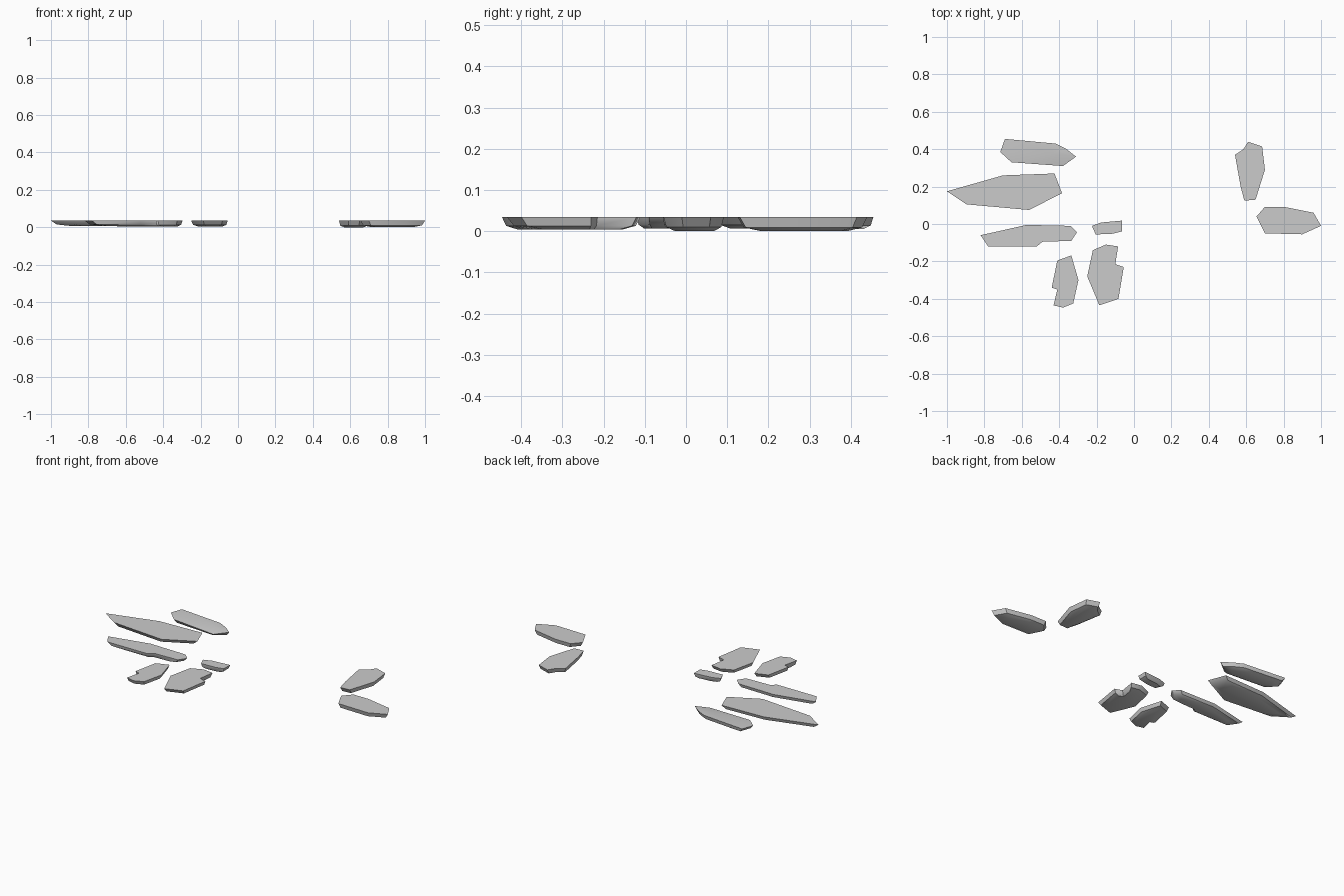
import bpy, bmesh, math

if "Cube" in bpy.data.objects:
    bpy.data.objects.remove(bpy.data.objects["Cube"])

grey = bpy.data.materials.new("stone grey")
grey.diffuse_color = (0.6, 0.6, 0.6, 1)
grey.use_nodes = True
grey.node_tree.nodes["Principled BSDF"].inputs["Base Color"].default_value = grey.diffuse_color
TOP = 0.035


def shard(name, outline, low, drops={}, crest=None):
    """Thin chip: flat top outline, steep tapered sides, rounded keel below."""
    n = len(outline)
    cx = sum(p[0] for p in outline) / n
    cy = sum(p[1] for p in outline) / n
    bm = bmesh.new()
    rings = []
    # rim, lower shoulder and keel rings
    for scale, z in ((1, TOP), (0.91, low + 0.009), (0.66, low)):
        rings.append([bm.verts.new((cx + (x - cx) * scale, cy + (y - cy) * scale,
                                    z - (drops.get(i, 0) if scale == 1 else 0)))
                      for i, (x, y) in enumerate(outline)])
    for a, b in zip(rings, rings[1:]):
        for i in range(n):
            j = (i + 1) % n
            bm.faces.new((a[i], a[j], b[j], b[i]))
    bm.faces.new(rings[-1])
    if crest:                       # worn top: fan around a crest point
        c = bm.verts.new((*crest, TOP))
        for i in range(n):
            bm.faces.new((c, rings[0][i], rings[0][(i + 1) % n]))
    else:
        bm.faces.new(rings[0])
    bmesh.ops.recalc_face_normals(bm, faces=bm.faces)
    mesh = bpy.data.meshes.new(name)
    bm.to_mesh(mesh)
    bm.free()
    mesh.materials.append(grey)
    ob = bpy.data.objects.new(name, mesh)
    bpy.context.collection.objects.link(ob)
    bpy.ops.object.select_all(action='DESELECT')
    ob.select_set(True)
    bpy.context.view_layer.objects.active = ob
    bpy.ops.object.shade_smooth_by_angle(angle=math.radians(40))


# left cluster
shard("back_shard", [(-.69, .455), (-.42, .43), (-.36, .40), (-.31, .36), (-.38, .31),
                     (-.655, .33), (-.715, .385)], 0.005, {4: .012, 5: .004}, (-.43, .375))
shard("large_shard", [(-1, .175), (-.70, .26), (-.425, .27), (-.385, .165),
                      (-.56, .075), (-.895, .105)], 0.006)
shard("long_shard", [(-.82, -.06), (-.575, -.005), (-.34, -.01), (-.305, -.045),
                     (-.335, -.09), (-.49, -.095), (-.52, -.12), (-.78, -.12)], 0.007)
shard("small_shard", [(-.225, -.01), (-.175, .008), (-.065, .018), (-.065, -.04),
                      (-.115, -.052), (-.205, -.056)], 0.006)
shard("front_left_shard", [(-.41, -.195), (-.335, -.168), (-.297, -.30), (-.325, -.425),
                           (-.38, -.447), (-.43, -.435), (-.41, -.35), (-.44, -.34)], 0.004)
shard("front_right_shard", [(-.22, -.14), (-.15, -.11), (-.085, -.12), (-.10, -.215),
                            (-.055, -.23), (-.083, -.40), (-.185, -.435), (-.25, -.28)], 0.004)

# right pair
shard("right_back_shard", [(.54, .37), (.585, .40), (.61, .44), (.685, .415), (.70, .29),
                           (.65, .13), (.59, .125), (.57, .20)], 0.0)
shard("right_front_shard", [(.655, .04), (.70, .092), (.80, .092), (.96, .06), (1, -.01),
                            (.90, -.055), (.70, -.05)], 0.001)
